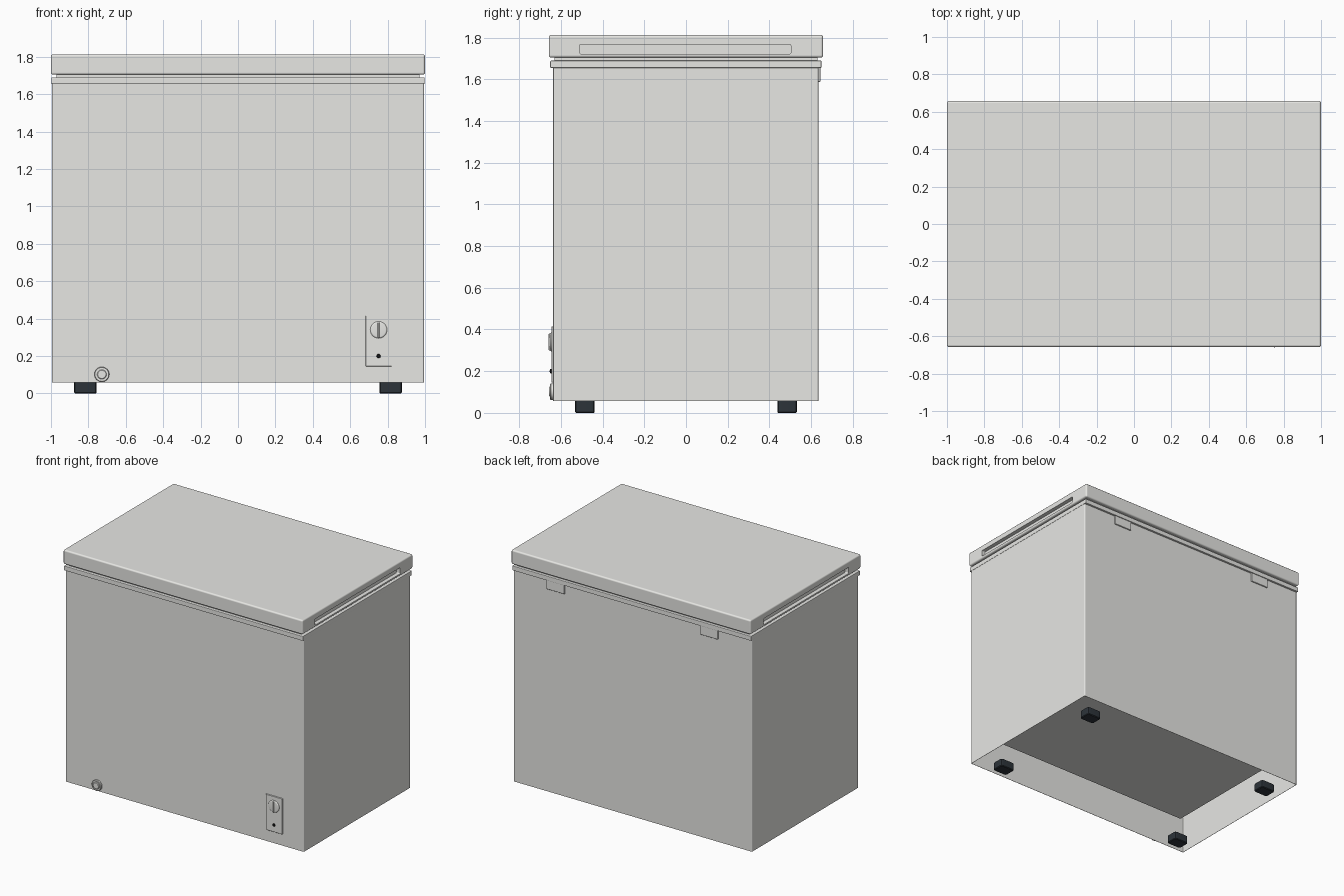
import bpy, bmesh, math

if "Cube" in bpy.data.objects:
    bpy.data.objects.remove(bpy.data.objects["Cube"])


def material(name, rgb):
    m = bpy.data.materials.new(name)
    m.diffuse_color = (*rgb, 1)
    m.use_nodes = True
    m.node_tree.nodes["Principled BSDF"].inputs["Base Color"].default_value = m.diffuse_color
    return m


WHITE = material("warm_white_enamel", (0.80, 0.80, 0.775))
RUBBER = material("dark_rubber", (0.026, 0.034, 0.042))
BLACK = material("black_plastic", (0.008, 0.008, 0.008))


def apply_modifier(ob, name):
    bpy.ops.object.select_all(action='DESELECT')
    ob.select_set(True)
    bpy.context.view_layer.objects.active = ob
    bpy.ops.object.modifier_apply(modifier=name)


def shade(ob):
    """Smooth the bevels while keeping the large panels flat."""
    bpy.ops.object.select_all(action='DESELECT')
    ob.select_set(True)
    bpy.context.view_layer.objects.active = ob
    bpy.ops.object.shade_smooth_by_angle(angle=math.radians(35))
    mod = ob.modifiers.new("flat_panels", 'WEIGHTED_NORMAL')
    mod.weight = 100
    mod.keep_sharp = True
    apply_modifier(ob, mod.name)


def finish(bm, name, mat, shaded=True):
    bmesh.ops.recalc_face_normals(bm, faces=bm.faces)
    me = bpy.data.meshes.new(name)
    bm.to_mesh(me)
    bm.free()
    ob = bpy.data.objects.new(name, me)
    bpy.context.collection.objects.link(ob)
    me.materials.append(mat)
    if shaded:
        shade(ob)
    return ob


def box_mesh(x, y, z):
    bm = bmesh.new()
    bmesh.ops.create_cube(bm, size=1)
    for v in bm.verts:
        for i, (a, b) in enumerate((x, y, z)):
            v.co[i] = a if v.co[i] < 0 else b
    return bm


def bevel(bm, edges, width, segments):
    bmesh.ops.bevel(bm, geom=edges, offset=width, segments=segments,
                    profile=0.5, affect='EDGES')


def along(bm, axis):
    """Edges that run parallel to one axis."""
    return [e for e in bm.edges
            if abs((e.verts[0].co - e.verts[1].co).normalized()[axis]) > 0.99]


def box(name, x, y, z, mat=WHITE, width=0.0, segments=2, shaded=True):
    bm = box_mesh(x, y, z)
    if width:
        bevel(bm, bm.edges[:], width, segments)
    return finish(bm, name, mat, shaded)


def turned(name, cx, cz, profile, mat=WHITE, sides=32):
    """Spin a (radius, y) profile around a front-to-back axis."""
    bm = bmesh.new()
    verts = [bm.verts.new((cx + r, y, cz)) for r, y in profile]
    edges = [bm.edges.new(p) for p in zip(verts, verts[1:])]
    bmesh.ops.spin(bm, geom=verts + edges, cent=(cx, 0, cz), axis=(0, 1, 0),
                   angle=math.tau, steps=sides)
    bmesh.ops.remove_doubles(bm, verts=bm.verts, dist=1e-5)
    return finish(bm, name, mat)


# Cabinet: thin outer shell, open underneath
bm = box_mesh((-0.995, 0.995), (-0.637, 0.635), (0.058, 1.66))
bevel(bm, along(bm, 2), 0.008, 3)
bottom = min(bm.faces, key=lambda f: f.calc_center_median().z)
bmesh.ops.inset_region(bm, faces=[bottom], thickness=0.002)
ret = bmesh.ops.extrude_discrete_faces(bm, faces=[bottom])
bmesh.ops.translate(bm, verts=ret['faces'][0].verts, vec=(0, 0, 1.59))
finish(bm, "cabinet", WHITE)

# Inner tub hanging inside the shell
box("inner_tub", (-0.845, 0.845), (-0.487, 0.485), (0.216, 1.655))

# Collar and lid seal
box("collar", (-0.998, 0.998), (-0.652, 0.65), (1.654, 1.69), width=0.006)
box("lid_seal", (-0.97, 0.97), (-0.63, 0.63), (1.685, 1.71))

# Lid with a long grip slot in each end
lid = box("lid", (-1, 1), (-0.658, 0.658), (1.704, 1.813), width=0.012,
          segments=3, shaded=False)
for side in (-1, 1):
    xs = sorted((side * 0.97, side * 1.1))
    bm = box_mesh(xs, (-0.51, 0.503), (1.722, 1.768))
    bevel(bm, along(bm, 0), 0.007, 3)
    cutter = finish(bm, "slot_cutter", WHITE, shaded=False)
    cutter.hide_render = True
    mod = lid.modifiers.new("grip_slot", 'BOOLEAN')
    mod.object = cutter
    mod.solver = 'EXACT'
    apply_modifier(lid, mod.name)
    bpy.data.objects.remove(cutter)
shade(lid)

# Hinge plates on the back
for side, label in ((-1, "left"), (1, "right")):
    xs = sorted((side * 0.565, side * 0.715))
    box("hinge_" + label, xs, (0.634, 0.644), (1.587, 1.66), width=0.002, segments=1)

# Feet with clipped upright corners
for sx in (-1, 1):
    for sy in (-1, 1):
        cx, cy = sx * 0.816, sy * 0.485
        bm = box_mesh((cx - 0.06, cx + 0.06), (cy - 0.047, cy + 0.047), (0, 0.058))
        bevel(bm, along(bm, 2), 0.016, 2)
        low = [e for e in bm.edges if all(v.co.z < 0.001 for v in e.verts)]
        bevel(bm, low, 0.005, 1)
        finish(bm, "foot", RUBBER)

# Control panel, thermostat dial with grip bar, indicator light
box("control_panel", (0.682, 0.822), (-0.645, -0.636), (0.145, 0.415), width=0.002,
    segments=1)
turned("dial", 0.752, 0.34, [(0, -0.652), (0.037, -0.652), (0.042, -0.650),
                             (0.045, -0.646), (0.045, -0.640)])
box("dial_grip", (0.747, 0.757), (-0.659, -0.645), (0.300, 0.380), width=0.002,
    segments=1)
turned("indicator_light", 0.752, 0.20, [(0, -0.654), (0.008, -0.653),
                                        (0.011, -0.649), (0.011, -0.64)], BLACK, 16)

# Drain plug: raised ring around a cap
turned("drain_plug", -0.728, 0.102, [(0, -0.656), (0.022, -0.656), (0.025, -0.653),
                                     (0.025, -0.645), (0.031, -0.645), (0.031, -0.652),
                                     (0.037, -0.652), (0.040, -0.648), (0.040, -0.636)])
